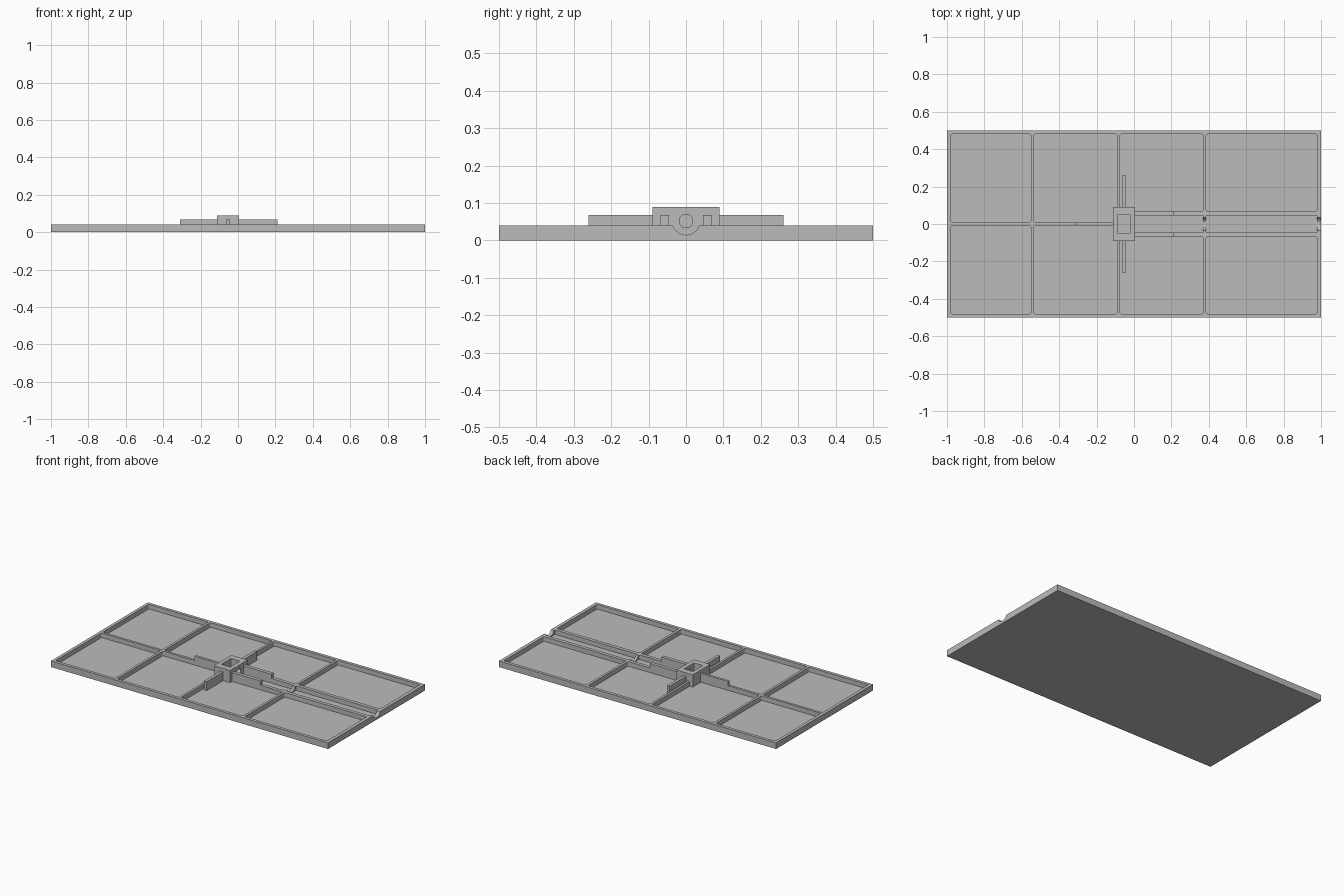
import bpy, bmesh, math
from mathutils import Matrix

cube = bpy.data.objects.get("Cube")
if cube:
    bpy.data.objects.remove(cube, do_unlink=True)

grey = bpy.data.materials.new("plain_grey")
grey.use_nodes = True
tone = (0.5, 0.5, 0.5, 1)
grey.diffuse_color = tone
grey.node_tree.nodes["Principled BSDF"].inputs["Base Color"].default_value = tone


def finish(name, bm):
    mesh = bpy.data.meshes.new(name)
    bm.to_mesh(mesh)
    bm.free()
    mesh.materials.append(grey)
    obj = bpy.data.objects.new(name, mesh)
    bpy.context.collection.objects.link(obj)
    return obj


def block(name, x, y, z, corner=0):
    """Box from (low, high) ranges, optionally with rounded upright edges."""
    bm = bmesh.new()
    size = [b - a for a, b in (x, y, z)]
    middle = [(a + b) / 2 for a, b in (x, y, z)]
    bmesh.ops.create_cube(bm, size=1, matrix=Matrix.Translation(middle) @ Matrix.Diagonal((*size, 1)))
    if corner:
        upright = [e for e in bm.edges if abs(e.verts[0].co.z - e.verts[1].co.z) > size[2] / 2]
        bmesh.ops.bevel(bm, geom=upright, offset=corner, segments=3, affect='EDGES', profile=0.5)
    return finish(name, bm)


def rod(name, x, z, radius):
    """Cylinder lying along x."""
    bm = bmesh.new()
    place = Matrix.Translation((sum(x) / 2, 0, z)) @ Matrix.Rotation(math.pi / 2, 4, 'Y')
    bmesh.ops.create_cone(bm, cap_ends=True, segments=48, radius1=radius, radius2=radius,
                          depth=x[1] - x[0], matrix=place)
    return finish(name, bm)


def cut(target, cutter):
    mod = target.modifiers.new("cut", 'BOOLEAN')
    mod.operation, mod.solver, mod.object = 'DIFFERENCE', 'EXACT', cutter
    bpy.context.view_layer.objects.active = target
    bpy.ops.object.modifier_apply(modifier=mod.name)
    bpy.data.objects.remove(cutter, do_unlink=True)


FLOOR, RIM, FIN, TOP, AXIS = 0.01, 0.04, 0.068, 0.09, 0.052
INNER = 0.48
rail = (0.046, 0.069)

# Tray: slab with pockets, leaving the rim and the grid of ribs
tray = block("tray", (-1, 1), (-0.5, 0.5), (0, RIM))
bays = [(-0.98, -0.552, 0.008), (-0.536, -0.09, 0.008),
        (-0.075, 0.37, rail[1]), (0.386, 0.978, rail[1])]
for left, right, near in bays:
    for y in ((near, INNER), (-INNER, -near)):
        cut(tray, block("pocket", (left, right), y, (FLOOR, TOP), 0.007))
for left, right, near in bays[2:]:
    cut(tray, block("channel", (left, right), (-rail[0], rail[0]), (FLOOR, TOP)))

# Round cradle through the rib and the end wall
cut(tray, rod("cradle", (0.2, 1.1), AXIS, 0.037))

# Hollow hub with a round bore facing the channel
well_x, well_y = (-0.086, -0.022), (-0.051, 0.051)
hub = block("hub", (-0.112, 0.006), (-0.09, 0.09), (0.005, TOP))
for part in (tray, hub):
    cut(part, block("well", well_x, well_y, (FLOOR, 0.2)))
cut(hub, rod("bore", (-0.05, 0.1), AXIS, 0.018))

# Tall fins around the hub
block("right_fin", (-0.31, -0.1), (-0.008, 0.008), (FLOOR, FIN))
for side, s in (("back", 1), ("front", -1)):
    block(side + "_fin", (-0.064, -0.044), sorted((s * 0.08, s * 0.26)), (0.005, FIN))
    block(side + "_rail_fin", (-0.005, 0.21), sorted((s * rail[0], s * rail[1])), (FLOOR, FIN))

for obj in bpy.context.scene.objects:
    if obj.type == 'MESH':
        bpy.ops.object.select_all(action='DESELECT')
        obj.select_set(True)
        bpy.context.view_layer.objects.active = obj
        bpy.ops.object.shade_smooth_by_angle(angle=math.radians(35))
